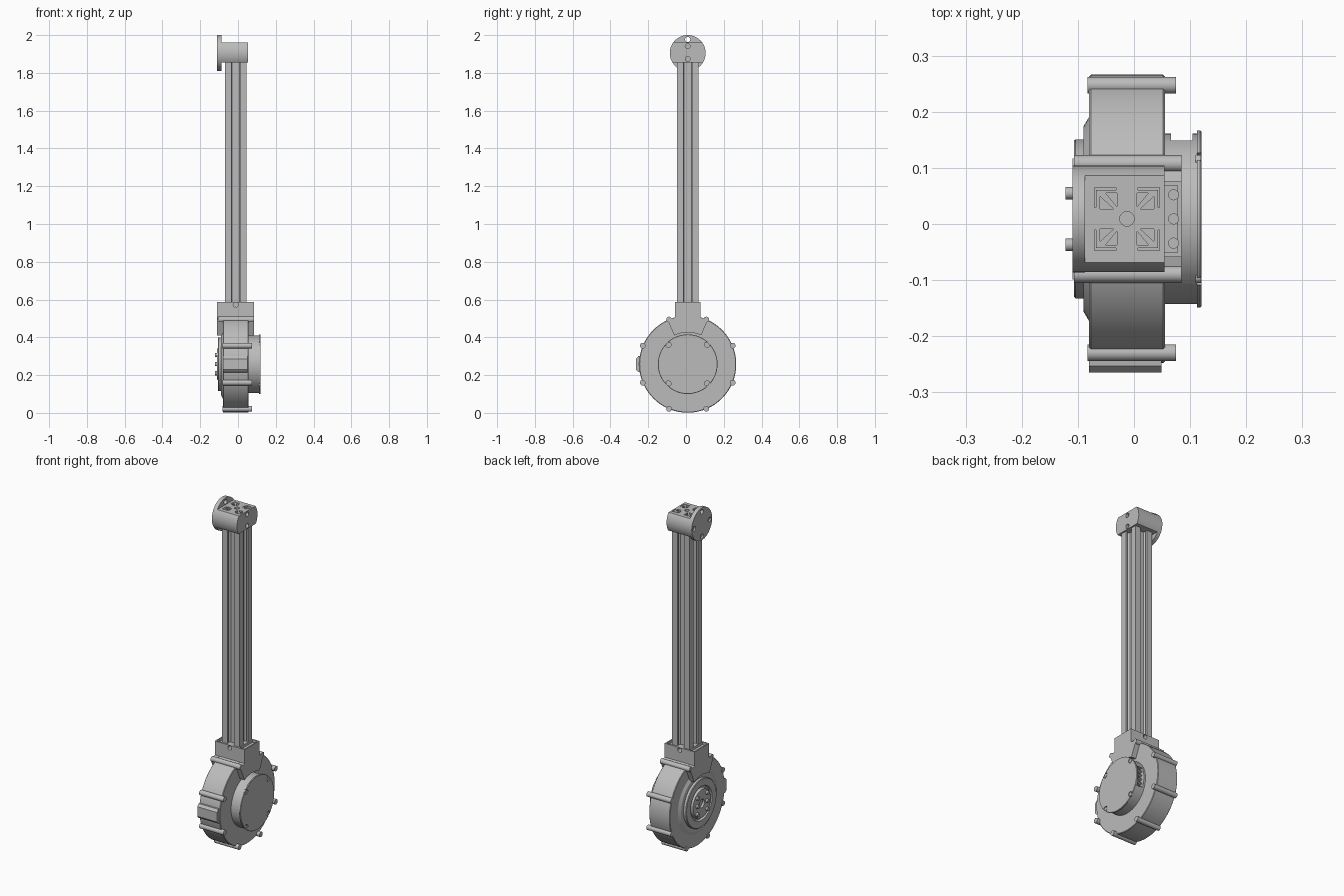
import bpy, bmesh
from math import sin, cos, radians, pi
from mathutils import Vector, Matrix

if "Cube" in bpy.data.objects:
    bpy.data.objects.remove(bpy.data.objects["Cube"])

CY, CZ = 0.009, 0.258      # axis of the round gearbox
TX, TZ = -0.0125, 1.905    # tube centre and end flange height
parts = []

grey = bpy.data.materials.new("machined grey")
grey.use_nodes = True
colour = (0.5, 0.5, 0.5, 1)
grey.diffuse_color = colour
grey.node_tree.nodes["Principled BSDF"].inputs["Base Color"].default_value = colour


def finish(name, bm):
    bmesh.ops.recalc_face_normals(bm, faces=bm.faces)
    mesh = bpy.data.meshes.new(name)
    bm.to_mesh(mesh)
    bm.free()
    mesh.materials.append(grey)
    ob = bpy.data.objects.new(name, mesh)
    bpy.context.collection.objects.link(ob)
    parts.append(ob)
    return ob


def prism(name, points, shift):
    """Extrude a closed 3D outline by a vector."""
    bm = bmesh.new()
    face = bm.faces.new([bm.verts.new(p) for p in points])
    new = bmesh.ops.extrude_face_region(bm, geom=[face])["geom"]
    bmesh.ops.translate(bm, vec=shift, verts=[v for v in new if isinstance(v, bmesh.types.BMVert)])
    return finish(name, bm)


def plate(name, x0, x1, outline):
    """Extrude a (y, z) outline along x; y is measured from the axis."""
    return prism(name, [(x0, CY + y, z) for y, z in outline], (x1 - x0, 0, 0))


def arc(r, a0, a1, z, n=12):
    angles = [radians(a0 + (a1 - a0) * i / n) for i in range(n + 1)]
    return [(r * cos(a), z + r * sin(a)) for a in angles]


def rod(name, x0, x1, y, z, r, n=16):
    return plate(name, x0, x1, [(y + r * cos(2 * pi * i / n), z + r * sin(2 * pi * i / n)) for i in range(n)])


def box(name, lo, hi):
    return prism(name, [(lo[0], lo[1], lo[2]), (hi[0], lo[1], lo[2]), (hi[0], hi[1], lo[2]),
                        (lo[0], hi[1], lo[2])], (0, 0, hi[2] - lo[2]))


def post(name, x, y, z0, z1, r, n=16):
    ring = [(x + r * cos(2 * pi * i / n), y + r * sin(2 * pi * i / n), z0) for i in range(n)]
    return prism(name, ring, (0, 0, z1 - z0))


def lathe(name, profile, n=64):
    """Spin an (x, radius) profile about the gearbox axis."""
    bm = bmesh.new()
    verts = [bm.verts.new((x, CY, CZ + r)) for x, r in profile]
    edges = [bm.edges.new(pair) for pair in zip(verts, verts[1:])]
    bmesh.ops.spin(bm, geom=verts + edges, cent=(0, CY, CZ), axis=(1, 0, 0), angle=2 * pi, steps=n)
    bmesh.ops.remove_doubles(bm, verts=bm.verts, dist=1e-5)
    return finish(name, bm)


def cut(ob, cutters):
    """Subtract the cutters, then discard them."""
    for c in cutters:
        c.hide_render = True
        mod = ob.modifiers.new("cut", "BOOLEAN")
        mod.operation, mod.solver, mod.object = "DIFFERENCE", "EXACT", c
    graph = bpy.context.evaluated_depsgraph_get()
    mesh = bpy.data.meshes.new_from_object(ob.evaluated_get(graph))
    ob.modifiers.clear()
    ob.data = mesh
    for c in cutters:
        parts.remove(c)
        bpy.data.objects.remove(c)


# Gearbox body with a stepped shoulder on the output side
lathe("gearbox_body", [(-0.09, 0), (-0.09, 0.165), (-0.08, 0.182), (-0.08, 0.254),
                       (-0.077, 0.257), (0.052, 0.257), (0.055, 0.254), (0.055, 0)])

# Screw lugs around the rim; the top pair reaches across the clamp plates
for k in range(8):
    a = radians(22.5 + 45 * k)
    long = k in (1, 2)
    rod("rim_lug", -0.107 if long else -0.083, 0.085 if long else 0.075,
        0.258 * cos(a), CZ + 0.256 * sin(a), 0.015)

# Cable outlet bump on the front of the rim
plate("cable_outlet", -0.08, 0.049, [(-0.2, CZ - 0.05), (-0.262, CZ - 0.042), (-0.274, CZ - 0.028),
                                     (-0.274, CZ + 0.028), (-0.262, CZ + 0.042), (-0.2, CZ + 0.05)])

# Motor cap with notched lip and a side window
cap = lathe("motor_cap", [(0.05, 0), (0.05, 0.152), (0.112, 0.152), (0.112, 0.158),
                          (0.118, 0.158), (0.12, 0.156), (0.12, 0)])
diagonals = [radians(45 + 90 * k) for k in range(4)]
seats = [(0.146 * cos(a), CZ + 0.146 * sin(a)) for a in diagonals]
window = box("window_cutter", (0.066, CY + 0.1, CZ - 0.06), (0.104, CY + 0.2, CZ + 0.06))
cut(cap, [rod("seat_cutter", 0.112, 0.13, y, z, 0.015) for y, z in seats] + [window])
for y, z in seats:
    rod("cap_screw", 0.11, 0.119, y, z, 0.011)
for i in range(-2, 3):
    z = CZ + 0.024 * i
    prism("window_rib", [(0.064, CY + 0.09, z - 0.012), (0.064, CY + 0.09, z - 0.006),
                         (0.106, CY + 0.09, z + 0.012), (0.106, CY + 0.09, z + 0.006)], (0, 0.045, 0))

# Output flange with recessed ring, hub and drive pins
lathe("output_flange", [(-0.085, 0.142), (-0.104, 0.142), (-0.107, 0.139), (-0.107, 0.1),
                        (-0.094, 0.096), (-0.094, 0.086), (-0.11, 0.082), (-0.11, 0.024),
                        (-0.098, 0.022), (-0.098, 0)])
for y in (-0.046, 0.046):
    for z in (-0.048, 0, 0.048):
        rod("drive_pin", -0.122, -0.1, y, CZ + z, 0.011)

# Clamp: block around the tube foot, with wedge plates on both gearbox faces
block = box("clamp_block", (-0.11, CY - 0.068, 0.5), (0.085, CY + 0.068, 0.587))
cutters = []
for side in (-1, 1):
    xs = sorted((TX + side * 0.0585, TX + side * 0.09))
    cutters.append(box("pocket_cutter", (xs[0], CY - 0.06, 0.572), (xs[1], CY + 0.06, 0.6)))
    for k in (-1, 0, 1):
        cutters.append(post("screw_cutter", TX + side * 0.083, CY + 0.043 * k, 0.55, 0.6, 0.009))
hole = [(TX + 0.013 * cos(pi * i / 8), CY - 0.1, 0.572 + 0.013 * sin(pi * i / 8)) for i in range(16)]
cutters.append(prism("cross_hole_cutter", hole, (0, 0.2, 0)))
cut(block, cutters)
wedge = [(0.068, 0.53), (0.068, 0.505), (0.108, 0.495)] + arc(0.168, 65, 115, CZ) + [
    (-0.108, 0.495), (-0.068, 0.505), (-0.068, 0.53)]
plate("clamp_plate", -0.11, -0.078, wedge)
plate("clamp_plate", 0.053, 0.085, wedge)

# Slotted extrusion tube: one side profile turned four times
h = 0.0575
side = [(h, -h), (h, -0.022), (0.046, -0.022), (0.046, -0.034), (0.03, -0.02),
        (0.03, 0.02), (0.046, 0.034), (0.046, 0.022), (h, 0.022)]
outline = []
for k in range(4):
    turn = Matrix.Rotation(k * pi / 2, 3, "Z")
    outline += [turn @ Vector((x, y, 0)) + Vector((TX, CY, 0.56)) for x, y in side]
prism("slotted_tube", outline, (0, 0, 1.3))

# Head block: a round bar cut flat above and below
head = plate("head_block", -0.092, 0.054,
             arc(0.095, -31.7, 35.4, TZ) + arc(0.095, 144.6, 211.7, TZ))
cutters = [rod("bolt_cutter", 0.03, 0.07, 0, z, 0.013) for z in (1.941, 1.874)]
floor, depth = 1.942, 0.04
cutters.append(post("centre_cutter", TX, CY, floor, floor + depth, 0.013))
for sx in (-1, 1):
    for sy in (-1, 1):
        def pocket(points):
            return prism("pocket_cutter", [(TX + sx * x, CY + sy * y, floor) for x, y in points],
                         (0, 0, depth))
        # Two small triangles and a corner bracket in each quadrant
        cutters.append(pocket([(0.018, 0.022), (0.018, 0.046), (0.038, 0.046)]))
        cutters.append(pocket([(0.024, 0.018), (0.048, 0.018), (0.048, 0.04)]))
        cutters.append(pocket([(0.02, 0.052), (0.055, 0.052), (0.055, 0.02), (0.058, 0.02),
                               (0.058, 0.056), (0.02, 0.056)]))
cut(head, cutters)

# End flange disc with bolt holes
disc = rod("end_flange", -0.11, -0.087, 0, TZ, 0.095, 48)
cut(disc, [rod("bolt_cutter", -0.12, -0.07 if k == 1 else -0.1, 0.072 * cos(k * pi / 2),
               TZ + 0.072 * sin(k * pi / 2), 0.014) for k in range(4)])

# Smooth the round surfaces and keep the edges crisp
bpy.ops.object.select_all(action="DESELECT")
for ob in parts:
    ob.select_set(True)
bpy.context.view_layer.objects.active = parts[0]
bpy.ops.object.shade_smooth_by_angle(angle=radians(30))
